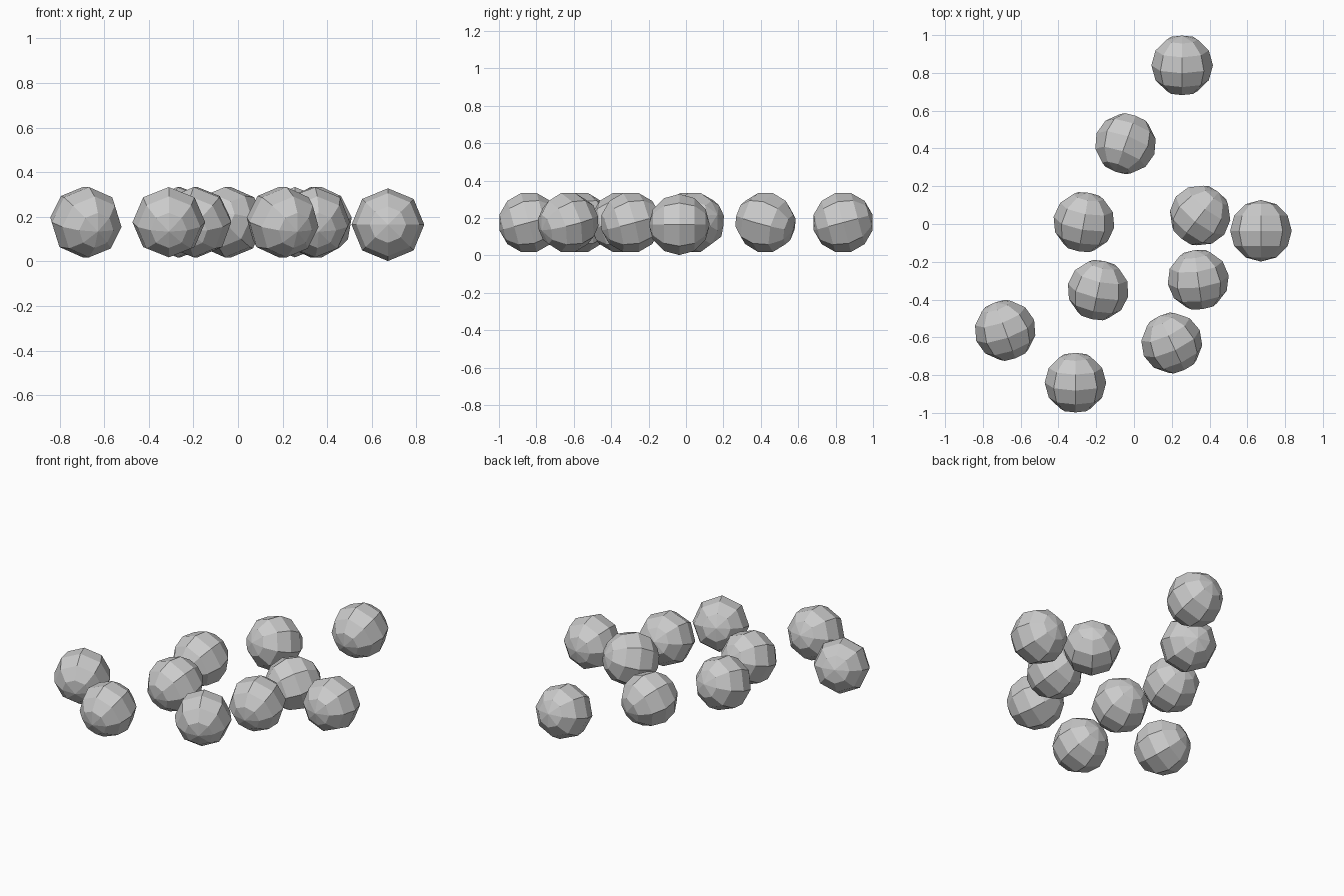
import bpy
from math import radians

if "Cube" in bpy.data.objects:
    bpy.data.objects.remove(bpy.data.objects["Cube"])

RADIUS = 0.163

# centre x, y, z, then pitch and heading of the pole axis in degrees
BALLS = [
    (0.255, 0.84, 0.176, 15, 0),
    (-0.045, 0.425, 0.176, -15, -20),
    (-0.265, 0.01, 0.176, 15, -10),
    (-0.19, -0.35, 0.176, 15, -12),
    (-0.31, -0.84, 0.176, 15, 0),
    (-0.682, -0.563, 0.176, 15, 20),
    (0.20, -0.63, 0.176, 15, 25),
    (0.34, -0.295, 0.176, 15, 8),
    (0.35, 0.045, 0.176, 15, -38),
    (0.672, -0.036, 0.165, 0, 0),
]


def ball(name, x, y, z, pitch, heading):
    # low-poly ball whose pole axis lies along y before turning
    bpy.ops.mesh.primitive_uv_sphere_add(segments=8, ring_count=6, radius=RADIUS)
    obj = bpy.context.object
    obj.name = name
    obj.rotation_euler = (radians(90), 0, 0)
    bpy.ops.object.transform_apply(location=False, rotation=True, scale=False)
    obj.location = (x, y, z)
    obj.rotation_euler = (radians(pitch), 0, radians(heading))


# scattered balls resting on the ground
for i, spec in enumerate(BALLS, 1):
    ball(f"ball_{i}", *spec)
